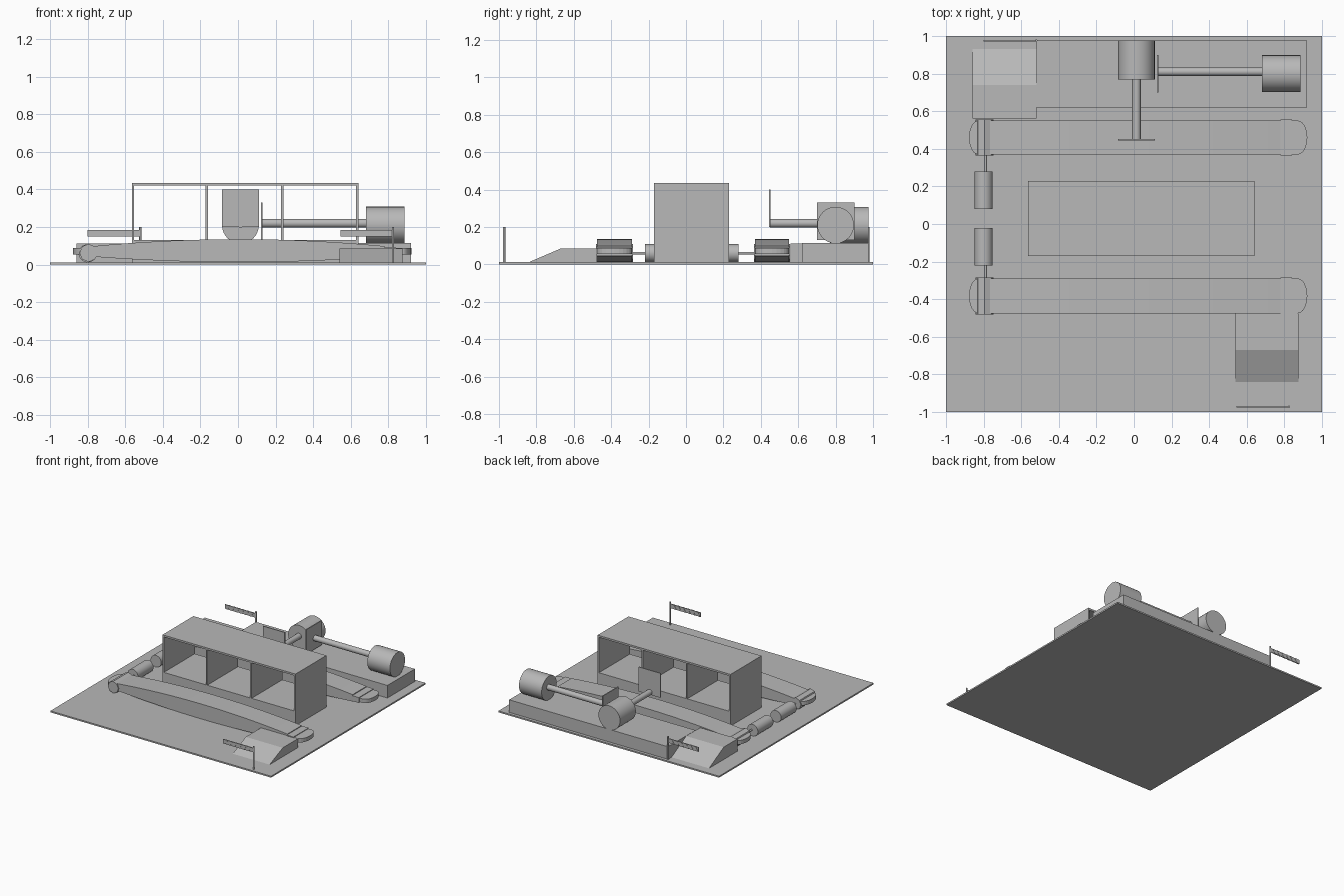
import bpy, bmesh, math
from mathutils import Matrix, Vector

if "Cube" in bpy.data.objects:
    bpy.data.objects.remove(bpy.data.objects["Cube"])

grey = bpy.data.materials.new("plain grey")
grey.diffuse_color = (0.48, 0.48, 0.48, 1)
grey.use_nodes = True
grey.node_tree.nodes["Principled BSDF"].inputs["Base Color"].default_value = grey.diffuse_color


def finish(name, bm, smooth=False):
    bmesh.ops.recalc_face_normals(bm, faces=bm.faces)
    mesh = bpy.data.meshes.new(name)
    bm.to_mesh(mesh)
    bm.free()
    mesh.materials.append(grey)
    obj = bpy.data.objects.new(name, mesh)
    bpy.context.collection.objects.link(obj)
    if smooth:
        bpy.ops.object.select_all(action='DESELECT')
        obj.select_set(True)
        bpy.context.view_layer.objects.active = obj
        bpy.ops.object.shade_smooth_by_angle(angle=math.radians(35))
    return obj


def add_box(bm, x, y, z):
    size = Matrix.Diagonal((x[1] - x[0], y[1] - y[0], z[1] - z[0], 1))
    mid = Matrix.Translation((sum(x) / 2, sum(y) / 2, sum(z) / 2))
    bmesh.ops.create_cube(bm, size=1, matrix=mid @ size)


def box(name, x, y, z):
    bm = bmesh.new()
    add_box(bm, x, y, z)
    return finish(name, bm)


def rod(name, a, b, radius, sides=32):
    """Cylinder running from point a to point b."""
    a, b = Vector(a), Vector(b)
    turn = (b - a).to_track_quat('Z', 'Y').to_matrix().to_4x4()
    bm = bmesh.new()
    bmesh.ops.create_cone(bm, cap_ends=True, segments=sides, radius1=radius, radius2=radius,
                          depth=(b - a).length, matrix=Matrix.Translation((a + b) / 2) @ turn)
    return finish(name, bm, sides > 12)


def add_prism(bm, points, offset):
    """Extrude an outline of 3D points by an offset."""
    face = bm.faces.new([bm.verts.new(p) for p in points])
    new = bmesh.ops.extrude_face_region(bm, geom=[face])["geom"]
    bmesh.ops.translate(bm, vec=offset, verts=[v for v in new if isinstance(v, bmesh.types.BMVert)])


def prism(name, points, offset, smooth=False):
    bm = bmesh.new()
    add_prism(bm, points, offset)
    return finish(name, bm, smooth)


FLOOR = 0.012
box("floor_plate", (-1, 1), (-1, 1), (0, FLOOR))

# Open cabinet: solid plinth, four upright panels and a roof
x0, x1, y0, y1 = -0.565, 0.64, -0.17, 0.23
box("cabinet_plinth", (x0, x1), (y0, y1), (FLOOR, 0.13))
for x in (x0, -0.172, 0.23, x1 - 0.012):
    box("cabinet_panel", (x, x + 0.012), (y0, y1), (0.13, 0.42))
box("cabinet_roof", (x0, x1), (y0, y1), (0.42, 0.435))

# Two bowed conveyors with rollers, collars and rounded end pieces
for ya, yb in ((-0.475, -0.29), (0.37, 0.55)):
    xs = [-0.77 + 1.55 * i / 24 for i in range(25)]
    bow = [1 - ((x - 0.005) / 0.775) ** 2 for x in xs]
    top = [(x, ya, 0.098 + 0.037 * b) for x, b in zip(xs, bow)]
    low = [(x, ya, 0.042 - 0.029 * b) for x, b in zip(xs, bow)]
    prism("conveyor_belt", top + low[::-1], (0, yb - ya, 0), True)
    mid, half = (ya + yb) / 2, (yb - ya) / 2
    rod("drive_roller", (-0.795, ya - 0.006, 0.062), (-0.795, yb + 0.006, 0.062), 0.048, 8)
    box("end_collar", (0.78, 0.84), (ya - 0.006, yb + 0.006), (0.048, 0.092))
    for inner, outer in ((-0.77, -0.878), (0.78, 0.922)):
        outline = [(inner, ya, 0.055)]
        for i in range(13):
            t = -math.pi / 2 + math.pi * i / 12
            outline.append((outer + math.copysign(0.05, inner) * (math.cos(t) - 1),
                            mid + half * math.sin(t), 0.055))
        outline.append((inner, yb, 0.055))
        # drop the duplicated rim points when they coincide
        prism("belt_end", outline, (0, 0, 0.032))

# Drive motors and their shafts
for ya, yb, shaft in ((0.08, 0.28, 0.37), (-0.22, -0.02, -0.29)):
    rod("motor", (-0.80, ya, 0.06), (-0.80, yb, 0.06), 0.048)
    start = yb if shaft > 0 else ya
    rod("motor_shaft", (-0.79, start, 0.06), (-0.79, shaft, 0.06), 0.007, 12)

# Loading ramps, each with a flat top and a slope to the floor
for xa, xb, near, crest, foot, h in ((0.54, 0.875, -0.475, -0.67, -0.84, 0.085),
                                     (-0.86, -0.52, 0.56, 0.74, 0.93, 0.113)):
    prism("ramp", [(xa, near, FLOOR), (xa, near, h), (xa, crest, h), (xa, foot, FLOOR)],
          (xb - xa, 0, 0))

# Rear platform carrying two pushers
box("rear_platform", (-0.52, 0.92), (0.62, 0.975), (FLOOR, 0.115))
rod("centre_cylinder", (0.013, 0.77, 0.21), (0.013, 0.975, 0.21), 0.098)
rod("centre_piston", (0.013, 0.45, 0.22), (0.013, 0.77, 0.22), 0.023)
box("centre_push_plate", (-0.086, 0.112), (0.444, 0.452), (0.2, 0.4))
rod("side_cylinder", (0.68, 0.80, 0.21), (0.885, 0.80, 0.21), 0.098)
rod("side_piston", (0.128, 0.81, 0.22), (0.68, 0.81, 0.22), 0.023)
box("side_push_plate", (0.122, 0.13), (0.70, 0.90), (0.13, 0.33))

# Barrier gates: post, arm and slanted raised stripes
for post, left, y in ((0.825, 0.545, -0.972), (-0.52, -0.80, 0.975)):
    rod("barrier_post", (post, y, FLOOR), (post, y, 0.2), 0.006, 12)
    box("barrier_arm", (left, post), (y - 0.003, y + 0.003), (0.15, 0.185))
    bm = bmesh.new()
    for i in range(6):
        x = left + 0.005 + i * 0.043
        add_prism(bm, [(x, y - 0.005, 0.15), (x + 0.02, y - 0.005, 0.15),
                       (x + 0.04, y - 0.005, 0.185), (x + 0.02, y - 0.005, 0.185)], (0, 0.01, 0))
    finish("barrier_stripes", bm)
